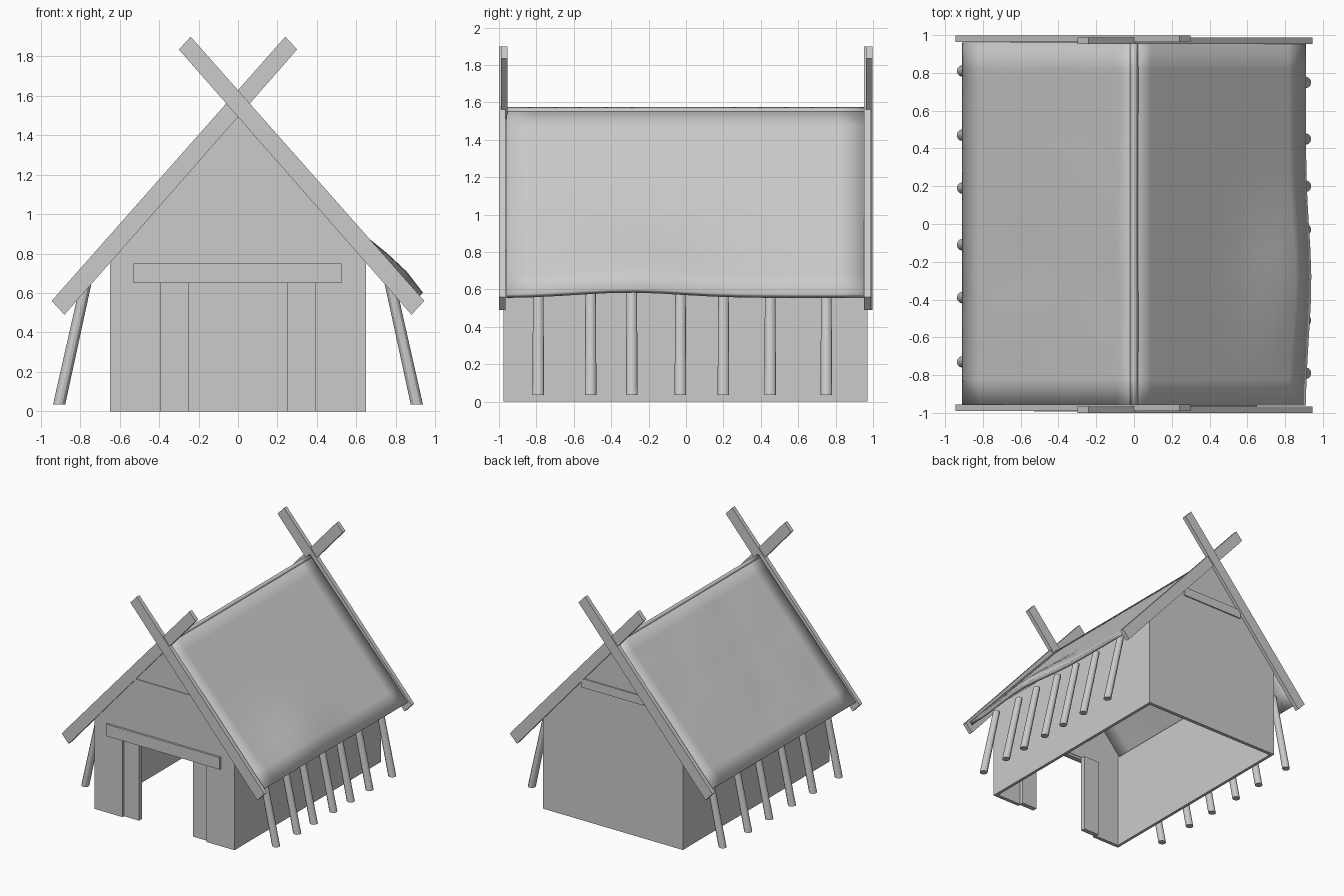
import bpy, bmesh, math, random
from mathutils import Vector

if "Cube" in bpy.data.objects:
    bpy.data.objects.remove(bpy.data.objects["Cube"])

random.seed(4)


def finish(name, bm):
    bmesh.ops.recalc_face_normals(bm, faces=bm.faces)
    me = bpy.data.meshes.new(name)
    bm.to_mesh(me)
    bm.free()
    ob = bpy.data.objects.new(name, me)
    bpy.context.collection.objects.link(ob)
    return ob


def slab(name, profile, y0, y1):
    """Extrude an x-z outline from y0 to y1."""
    bm = bmesh.new()
    face = bm.faces.new([bm.verts.new((x, y0, z)) for x, z in profile])
    ext = bmesh.ops.extrude_face_region(bm, geom=[face])
    moved = [v for v in ext["geom"] if isinstance(v, bmesh.types.BMVert)]
    bmesh.ops.translate(bm, verts=moved, vec=(0, y1 - y0, 0))
    return finish(name, bm)


def rect(x0, x1, z0, z1):
    return [(x0, z0), (x1, z0), (x1, z1), (x0, z1)]


def smooth(ob):
    bpy.ops.object.select_all(action='DESELECT')
    ob.select_set(True)
    bpy.context.view_layer.objects.active = ob
    bpy.ops.object.shade_smooth_by_angle(angle=math.radians(30))


# gable walls, the front one with a door opening
slab("back_wall", [(-.65, 0), (.65, 0), (.65, .81), (0, 1.53), (-.65, .81)], .94, .97)
slab("front_wall", [(-.65, 0), (-.39, 0), (-.39, .67), (.39, .67), (.39, 0),
                    (.65, 0), (.65, .81), (0, 1.53), (-.65, .81)], -.975, -.945)

# thin gable ledges
slab("front_gable_ledge", rect(-.29, .29, 1.175, 1.195), -.982, -.97)
slab("back_gable_ledge", rect(-.29, .29, 1.12, 1.195), .965, .98)

# side walls and door jambs
for s, side in ((-1, "left"), (1, "right")):
    a, b = sorted((s * .65, s * .625))
    slab(side + "_wall", rect(a, b, 0, .81), -.96, .96)
    a, b = sorted((s * .25, s * .395))
    slab(side + "_door_jamb", rect(a, b, 0, .67), -.955, -.915)

# door lintel
slab("door_lintel", rect(-.53, .525, .65, .75), -.992, -.95)


# thatched roof halves with gently uneven surfaces
def roof(name, s):
    nu, nv = 10, 14
    normal = Vector((s * .74, 0, .673))
    bm = bmesh.new()
    rows = []
    for i in range(nu + 1):
        u = i / nu
        row = []
        for j in range(nv + 1):
            y = -.96 + 1.92 * j / nv
            d = 0
            edge = min(1, (.96 - abs(y)) * 5)
            if s > 0:
                d = .05 * math.exp(-((y + .3) / .38) ** 2 - ((u - .9) / .2) ** 2) * edge
            elif 0 < i < nu:
                d = random.uniform(-.005, .005) * edge
            p = Vector((s * .91 * u, y, 1.575 - u)) + normal * d
            row.append(bm.verts.new(p))
        rows.append(row)
    for i in range(nu):
        for j in range(nv):
            bm.faces.new((rows[i][j], rows[i + 1][j], rows[i + 1][j + 1], rows[i][j + 1]))
    ob = finish(name, bm)
    if ob.data.polygons[0].normal.z < 0:
        ob.data.flip_normals()
    mod = ob.modifiers.new("thickness", 'SOLIDIFY')
    mod.thickness = .03
    mod.offset = -1
    smooth(ob)


roof("left_roof", -1)
roof("right_roof", 1)

# crossed gable boards
for end, ylo, yhi, shift in (("front", -.99, -.955, -.01), ("back", .953, .988, .01)):
    for s, side in ((1, "left"), (-1, "right")):
        pts = [(-.945, .56), (-.88, .49), (.30, 1.835), (.24, 1.90)]
        dy = shift if (s < 0) == (end == "front") else 0
        slab(f"{end}_{side}_gable_board", [(s * x, z) for x, z in pts], ylo + dy, yhi + dy)

# leaning posts under the eaves
posts = {"left": (-1, (-.73, -.39, -.11, .19, .47, .81)),
         "right": (1, (-.79, -.51, -.29, -.03, .20, .45, .75))}
for side, (s, ys) in posts.items():
    for n, y in enumerate(ys):
        bm = bmesh.new()
        bmesh.ops.create_cone(bm, cap_ends=True, segments=12, radius1=.031,
                              radius2=.028, depth=1)
        for v in bm.verts:
            t = v.co.z + .5
            v.co = Vector((v.co.x + s * (.907 - .135 * t), v.co.y + y, .035 + .61 * t))
        smooth(finish(f"{side}_eave_post_{n + 1}", bm))
